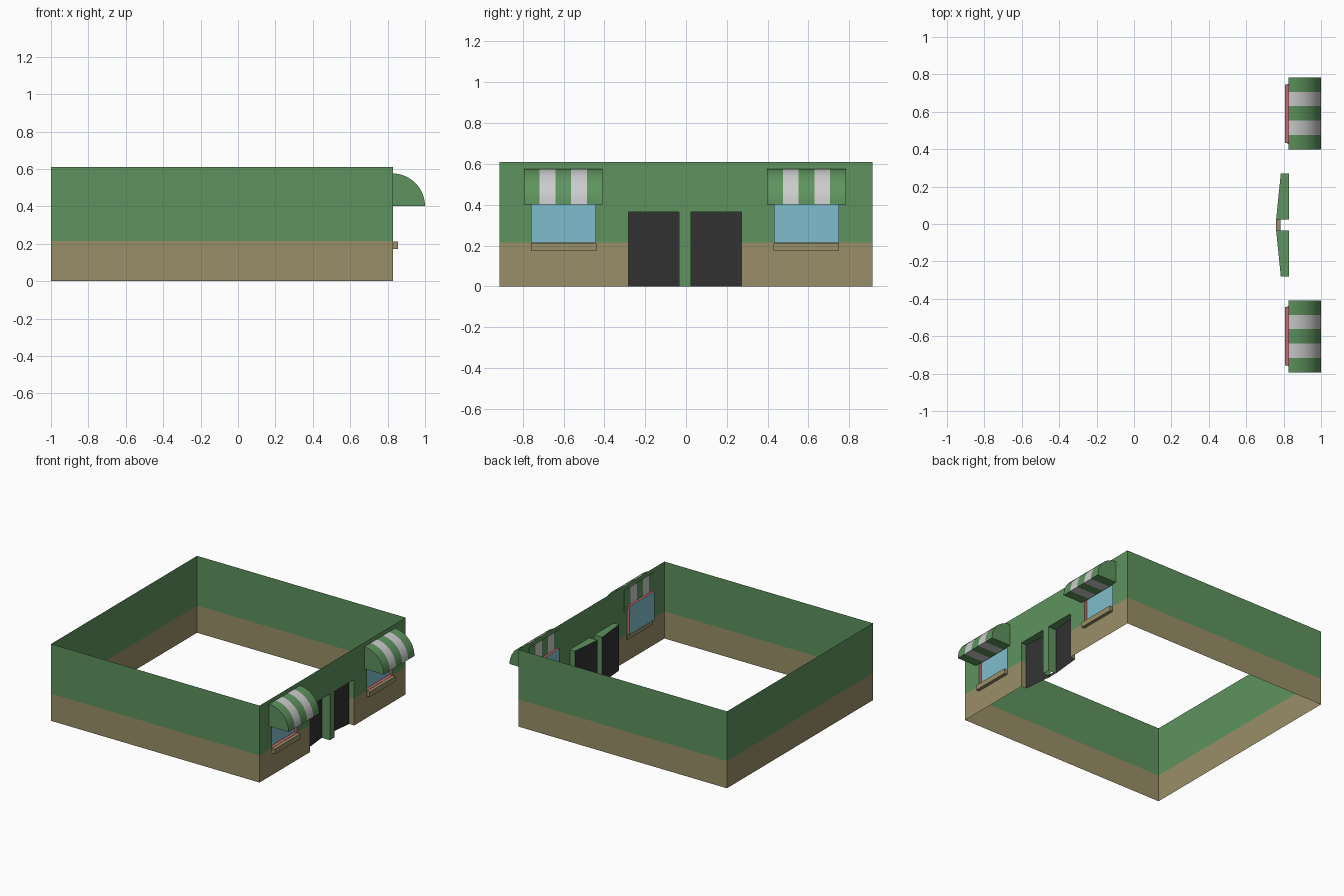
import bpy, bmesh, math
from mathutils import Vector

if "Cube" in bpy.data.objects:
    bpy.data.objects.remove(bpy.data.objects["Cube"])


def material(name, r, g, b):
    lin = [((c / 255 + 0.055) / 1.055) ** 2.4 for c in (r, g, b)]
    m = bpy.data.materials.new(name)
    m.diffuse_color = (*lin, 1)
    m.use_nodes = True
    m.node_tree.nodes["Principled BSDF"].inputs["Base Color"].default_value = m.diffuse_color
    return m


GREEN = material("green", 94, 147, 94)
BROWN = material("tan", 153, 143, 103)
WHITE = material("white", 198, 198, 198)
BLUE = material("glass", 126, 190, 204)
DARK = material("dark", 50, 50, 50)
RED = material("red", 200, 105, 110)


def build(name, faces, inside=None, closed=False, smooth=False):
    """faces: list of (points, material). inside: point the faces look at."""
    bm = bmesh.new()
    mats = []
    for pts, mat in faces:
        if mat not in mats:
            mats.append(mat)
        f = bm.faces.new([bm.verts.new(p) for p in pts])
        f.material_index = mats.index(mat)
    bmesh.ops.remove_doubles(bm, verts=bm.verts, dist=1e-5)
    if closed:
        bmesh.ops.recalc_face_normals(bm, faces=bm.faces)
    bm.normal_update()
    if inside:
        for f in bm.faces:
            if f.normal.dot(Vector(inside) - f.calc_center_median()) < 0:
                f.normal_flip()
    me = bpy.data.meshes.new(name)
    bm.to_mesh(me)
    bm.free()
    for m in mats:
        me.materials.append(m)
    ob = bpy.data.objects.new(name, me)
    bpy.context.collection.objects.link(ob)
    if smooth:
        bpy.ops.object.select_all(action='DESELECT')
        ob.select_set(True)
        bpy.context.view_layer.objects.active = ob
        bpy.ops.object.shade_smooth_by_angle(angle=math.radians(35))
    return ob


XB, XF, Y, H, BAND = -1.0, 0.83, 0.915, 0.61, 0.215
OFF = -0.005                       # storefront centre line
DOOR, DOOR_H = (0.03, 0.276), 0.365
WIN, WIN_TOP = (0.438, 0.752), 0.44

# Side and back walls, two-tone
faces = []
corners = [(XF, Y), (XB, Y), (XB, -Y), (XF, -Y)]
for a, b in zip(corners, corners[1:]):
    for z0, z1, m in ((0, BAND, BROWN), (BAND, H, GREEN)):
        faces.append(([(*a, z0), (*b, z0), (*b, z1), (*a, z1)], m))
build("side_and_back_walls", faces)

# Front wall with door and window openings
ys = sorted([-Y, Y] + [OFF + s * v for s in (-1, 1) for v in DOOR + WIN])
zs = [0, BAND, DOOR_H, WIN_TOP, H]
faces = []
for y0, y1 in zip(ys, ys[1:]):
    for z0, z1 in zip(zs, zs[1:]):
        c = abs((y0 + y1) / 2 - OFF)
        if DOOR[0] < c < DOOR[1] and z1 <= DOOR_H:
            continue
        if WIN[0] < c < WIN[1] and z0 >= BAND and z1 <= WIN_TOP:
            continue
        m = BROWN if z1 <= BAND and c > DOOR[0] else GREEN
        faces.append(([(XF, y0, z0), (XF, y1, z0), (XF, y1, z1), (XF, y0, z1)], m))
build("storefront_wall", faces)

XI, XO, XW = 0.76, 0.785, 0.806    # door inner/outer depth, window depth

for s, side in ((-1, "left"), (1, "right")):
    def Q(*pts):
        return [(x, OFF + s * y, z) for x, y, z in pts]

    # Door recess: jambs and ceiling
    i, o = DOOR
    faces = [
        (Q((XF, i, 0), (XI, i, 0), (XI, i, DOOR_H), (XF, i, DOOR_H)), GREEN),
        (Q((XF, o, 0), (XO, o, 0), (XO, o, BAND), (XF, o, BAND)), BROWN),
        (Q((XF, o, BAND), (XO, o, BAND), (XO, o, DOOR_H), (XF, o, DOOR_H)), GREEN),
        (Q((XF, i, DOOR_H), (XI, i, DOOR_H), (XO, o, DOOR_H), (XF, o, DOOR_H)), GREEN),
    ]
    mid = Q((0.81, (i + o) / 2, 0.2))[0]
    build(side + "_door_recess", faces, inside=mid)

    # Slanted door panel
    build(side + "_door", [(Q((XI, i, 0), (XO, o, 0), (XO, o, DOOR_H), (XI, i, DOOR_H)), DARK)],
          inside=mid)

    # Window reveal and glass
    i, o = WIN
    rim = [(i, BAND), (o, BAND), (o, WIN_TOP), (i, WIN_TOP)]
    faces = [(Q((XF, *a), (XF, *b), (XW, *b), (XW, *a)), RED)
             for a, b in zip(rim, rim[1:] + rim[:1])]
    mid = Q((0.82, (i + o) / 2, 0.32))[0]
    build(side + "_window_reveal", faces, inside=mid)
    build(side + "_window_glass", [(Q(*[(XW, *p) for p in rim]), BLUE)], inside=mid)

    # Window sill
    prof = [(0.822, 0.172), (0.856, 0.172), (0.856, 0.213), (0.822, 0.213)]
    lo, hi = i - 0.004, o + 0.002
    faces = [(Q(*[(x, y, z) for x, z in prof]), BROWN) for y in (lo, hi)]
    for a, b in zip(prof, prof[1:] + prof[:1]):
        faces.append((Q((a[0], lo, a[1]), (b[0], lo, b[1]), (b[0], hi, b[1]), (a[0], hi, a[1])), BROWN))
    build(side + "_window_sill", faces, closed=True)

    # Striped quarter-round awning
    R, N = 0.175, 10
    prof = [(0.825, 0.401)] + [(0.825 + R * math.cos(k * math.pi / 2 / N),
                                0.401 + R * math.sin(k * math.pi / 2 / N)) for k in range(N + 1)]
    lo, hi = 0.403, 0.789
    cuts = [lo + (hi - lo) * k / 5 for k in range(6)]
    faces = [(Q(*[(x, y, z) for x, z in prof]), GREEN) for y in (lo, hi)]
    for k, (y0, y1) in enumerate(zip(cuts, cuts[1:])):
        for a, b in zip(prof, prof[1:] + prof[:1]):
            faces.append((Q((a[0], y0, a[1]), (b[0], y0, b[1]), (b[0], y1, b[1]), (a[0], y1, a[1])),
                          WHITE if k % 2 else GREEN))
    build(side + "_awning", faces, closed=True, smooth=True)

# Threshold strip joining the two doors
d = DOOR[0]
build("threshold_strip", [([(XI, OFF - d, 0.002), (0.782, OFF - d, 0.002),
                            (0.782, OFF + d, 0.002), (XI, OFF + d, 0.002)], BROWN)])
